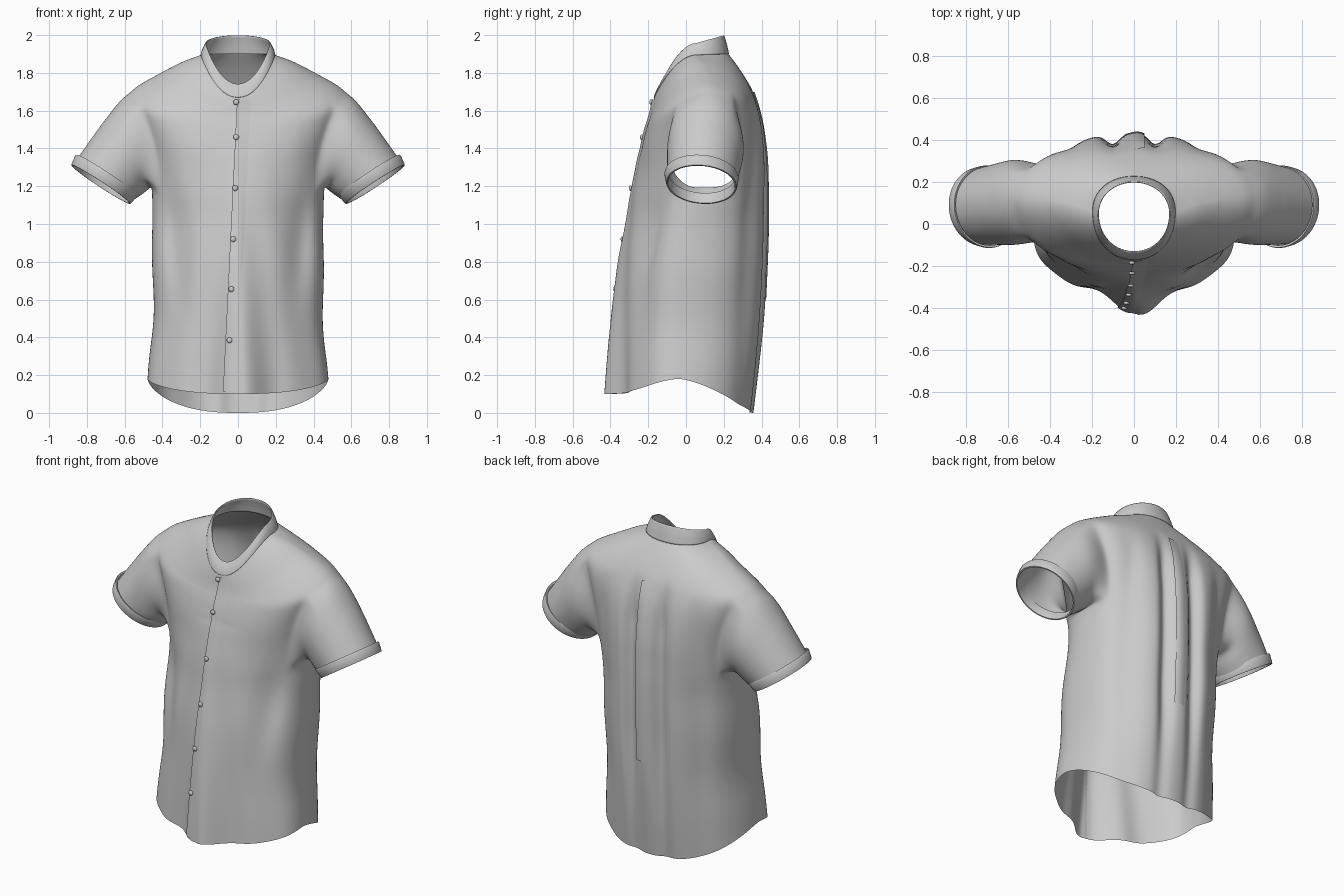
import bpy, bmesh, math
from mathutils import Vector
from mathutils.bvhtree import BVHTree

if "Cube" in bpy.data.objects:
    bpy.data.objects.remove(bpy.data.objects["Cube"])

COLS, STEP, K = 240, 8, 19


def spline(rows, steps):
    """Catmull-Rom interpolation through equally long tuples."""
    out = []
    for i in range(len(rows) - 1):
        b, c = rows[i], rows[i + 1]
        a, d = rows[max(i - 1, 0)], rows[min(i + 2, len(rows) - 1)]
        for s in range(steps):
            t = s / steps
            out.append([q + .5 * t * (r - p + t * (2 * p - 5 * q + 4 * r - e + t * (3 * (q - r) + e - p)))
                        for p, q, r, e in zip(a, b, c, d)])
    return out + [list(rows[-1])]


def section(row, th):
    """Closed cross-section through a side, a front and a back point."""
    xs, ys, zs, yf, zf, yb, zb, n, p, pb = row
    c, s = math.cos(th), math.sin(th)
    x = math.copysign(abs(c) ** (2 / n), c) * xs
    k = abs(s) ** (2 / n)
    if s < 0:
        return Vector((x, ys + (yf - ys) * k, zs + (zf - zs) * k ** p))
    return Vector((x, ys + (yb - ys) * k, zs + (zb - zs) * k ** pb))


def gauss(v, w):
    return math.exp(-(v / w) ** 2)


def ramp(a, b, v):
    t = min(max((v - a) / (b - a), 0), 1)
    return t * t * (3 - 2 * t)


def drape(v, th):
    """Soft cloth folds."""
    x, y, z = v
    s = math.sin(th)
    low = max(1 - z / 1.4, 0)
    if s < 0:
        y -= .112 * low ** .8 * gauss(x - .02, .14)
        y -= .009 * ramp(1.5, .8, z) * math.sin(abs(x) * 26 + z * 3) * -s
        y += .03 * gauss(abs(x) - .37 + .1 * (1.2 - z), .07) * gauss(z - .95, .3)
    else:
        fade = ramp(1.78, 1.4, z) * (.35 + .65 * ramp(.1, .8, z))
        y -= .05 * fade * gauss(abs(x) - .1, .045)
        y -= .02 * fade * gauss(abs(x) - .32, .06)
    x += .005 * math.sin(z * 10 + x) * math.cos(th) * ramp(1.25, .9, z) * ramp(.1, .4, z)
    return Vector((x, y, z))


def finish(bm, name, thick=0):
    bmesh.ops.recalc_face_normals(bm, faces=bm.faces)
    me = bpy.data.meshes.new(name)
    bm.to_mesh(me)
    ob = bpy.data.objects.new(name, me)
    bpy.context.collection.objects.link(ob)
    if thick:
        m = ob.modifiers.new("thickness", 'SOLIDIFY')
        m.thickness, m.offset = thick, 0
    bpy.context.view_layer.objects.active = ob
    ob.select_set(True)
    bpy.ops.object.shade_smooth_by_angle(angle=math.radians(50))
    ob.select_set(False)
    return ob


def skin(bm, rings, closed=True):
    """Quads between successive rings of bmesh vertices."""
    for a, b in zip(rings, rings[1:]):
        n = len(a)
        for j in range(n if closed else n - 1):
            k = (j + 1) % n
            bm.faces.new((a[j], a[k], b[k], b[j]))


# Torso: side x y z, front y z, back y z, squareness, front and back drop power
TORSO = [
    (.478, -.04, .18, -.32, .10, .357, 0, 2.4, 1.5, 1.5),
    (.452, -.02, .5, -.312, .45, .41, .46, 2.3, 1, 1),
    (.45, .01, .8, -.298, .77, .43, .8, 2.3, 1, 1),
    (.455, .05, 1.05, -.275, 1.02, .437, 1.05, 2.2, 1, 1),
    (.457, .08, 1.2, -.265, 1.15, .435, 1.2, 2.3, 1, 1),
    (.47, .10, 1.35, -.25, 1.28, .43, 1.35, 2.4, 1, 1),
    (.50, .11, 1.5, -.235, 1.4, .415, 1.48, 2.5, 1, 1),
    (.54, .11, 1.62, -.215, 1.49, .395, 1.58, 2.5, 1.1, 1),
    (.565, .11, 1.705, -.20, 1.54, .37, 1.66, 2.4, 1.3, 1),
    (.48, .11, 1.765, -.19, 1.57, .345, 1.72, 2.4, 1.6, 1),
    (.39, .105, 1.81, -.182, 1.6, .31, 1.78, 2.4, 1.8, 1),
    (.29, .085, 1.86, -.175, 1.635, .27, 1.84, 2.3, 2, 1),
    (.195, .06, 1.895, -.168, 1.67, .225, 1.9, 2.15, 2, 1)]
R0, R1 = 4 * STEP, 8 * STEP
bm = bmesh.new()
grid = []
for row in spline(TORSO, STEP):
    angs = [math.tau * j / COLS for j in range(COLS)]
    grid.append([bm.verts.new(drape(section(row, a), a)) for a in angs])
for i in range(len(grid) - 1):
    for j in range(COLS):
        off = (j + K) % (COLS // 2)
        if R0 <= i < R1 and off < 2 * K:
            continue  # armhole
        k = (j + 1) % COLS
        bm.faces.new((grid[i][j], grid[i][k], grid[i + 1][k], grid[i + 1][j]))

# Sleeves: top x z, bottom x z, centre y, half depth, tilt
SLEEVE = [(.635, 1.645, .475, 1.18, .105, .205, .003),
          (.76, 1.475, .515, 1.15, .095, .196, .008),
          (.876, 1.31, .575, 1.112, .082, .18, .014)]


def ring_point(r, phi, side, scale=1.0, shift=0.0):
    tx, tz, bx, bz, yc, hy, tilt = r
    s, c = math.sin(phi) * scale, math.cos(phi) * scale
    d = shift + tilt * c
    return Vector((side * ((tx + bx) / 2 + (tx - bx) / 2 * s + .54 * d),
                   yc + hy * c, (tz + bz) / 2 + (tz - bz) / 2 * s - .84 * d))


for side, mid in ((1, 0), (-1, COLS // 2)):
    idx = [(R0, j) for j in range(-K, K)] + [(i, K) for i in range(R0, R1)]
    idx += [(R1, j) for j in range(K, -K, -1)] + [(i, -K) for i in range(R1, R0, -1)]
    loop = [grid[i][(mid + j) % COLS] for i, j in idx]
    phis = [math.atan2((v.co.z - 1.46) / .27, (v.co.y - .1) / .19) for v in loop]
    keys = [[c for v in loop for c in v.co]]
    keys += [[c for p in phis for c in ring_point(r, p, side)] for r in SLEEVE]
    rings = [loop]
    for flat in spline(keys, 8)[1:]:
        rings.append([bm.verts.new(flat[q:q + 3]) for q in range(0, len(flat), 3)])
    skin(bm, rings)

# Relax the armhole seams
soft = [v for v in bm.verts if .33 < abs(v.co.x) < .72 and 1.1 < v.co.z < 1.8 and not v.is_boundary]
for _ in range(20):
    bmesh.ops.smooth_vert(bm, verts=soft, factor=.5, use_axis_x=True, use_axis_y=True, use_axis_z=True)
bvh = BVHTree.FromBMesh(bm)
finish(bm, "shirt_body")

# Turned-up cuffs
for side, name in ((1, "cuff_left"), (-1, "cuff_right")):
    bm = bmesh.new()
    prof = [(1.02, -.055), (1.075, -.058), (1.09, -.05), (1.05, -.006), (1.035, .002),
            (.99, .002), (.975, -.006), (.98, -.06)]
    rings = [[bm.verts.new(ring_point(SLEEVE[2], math.tau * j / 64, side, sc, sh)) for j in range(64)]
             for sc, sh in prof]
    skin(bm, rings)
    finish(bm, name)

# Stand collar
COLLAR = [TORSO[-1], (.186, .055, 1.925, -.155, 1.705, .214, 1.95, 2.1, 1.9, 1),
          (.17, .05, 1.955, -.132, 1.74, .2, 1.998, 2.05, 1.8, 1)]
bm = bmesh.new()
skin(bm, [[bm.verts.new(section(r, math.tau * j / 96)) for j in range(96)] for r in spline(COLLAR, 4)])
finish(bm, "collar", .006)


# Strips lying on the cloth, sinking into it on one side: button placket and back pleat
def on_cloth(x, z, facing, lift):
    hit = bvh.ray_cast(Vector((x, facing, z)), Vector((0, -facing, 0)))[0]
    return Vector((x, hit.y + facing * lift, z)) if hit else None


def strip(name, edge, width, z0, z1, facing, lift):
    bm = bmesh.new()
    rows = []
    for i in range(61):
        z = z0 + (z1 - z0) * i / 60
        pts = [on_cloth(edge(z) + width * j / 6, z, facing, lift * (1 - j / 4.8)) for j in range(7)]
        if all(pts):
            rows.append([bm.verts.new(p) for p in pts])
    skin(bm, rows, closed=False)
    finish(bm, name)


strip("button_placket", lambda z: -.08 + .075 * (z - .1) / 1.55, .09, .112, 1.66, -1, .01)
strip("back_pleat", lambda z: .05, -.09, .6, 1.7, 1, .01)

# Buttons
for n, (x, z) in enumerate([(-.01, 1.645), (-.01, 1.46), (-.015, 1.19), (-.025, .92), (-.035, .655), (-.045, .385)]):
    bm = bmesh.new()
    bmesh.ops.create_uvsphere(bm, u_segments=16, v_segments=10, radius=.015)
    p = on_cloth(x, z, -1, .012)
    for v in bm.verts:
        v.co = Vector((v.co.x, v.co.y * .6, v.co.z)) + p
    finish(bm, f"button_{n + 1}")
